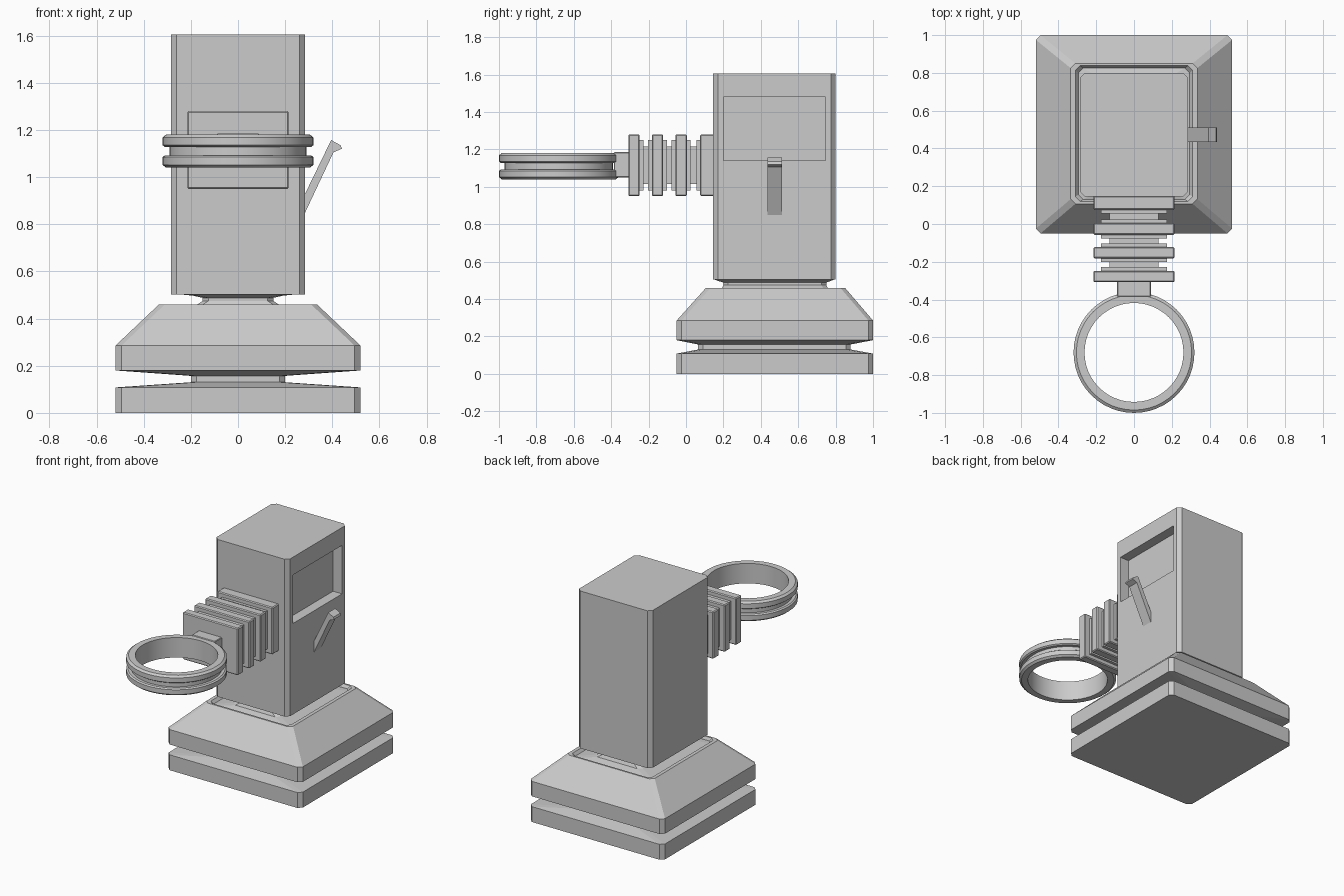
import bpy, bmesh
from math import cos, sin, tau

if "Cube" in bpy.data.objects:
    bpy.data.objects.remove(bpy.data.objects["Cube"])


def finish(name, bm):
    bmesh.ops.recalc_face_normals(bm, faces=bm.faces)
    me = bpy.data.meshes.new(name)
    bm.to_mesh(me)
    bm.free()
    ob = bpy.data.objects.new(name, me)
    bpy.context.collection.objects.link(ob)
    return ob


def tower(name, levels, chamfer=0.025):
    """Stack of corner-cut rectangles; each level is (half x, y min, y max, z)."""
    bm = bmesh.new()
    rings = []
    for hx, y0, y1, z in levels:
        c = chamfer
        pts = [(hx, y0 + c), (hx, y1 - c), (hx - c, y1), (c - hx, y1),
               (-hx, y1 - c), (-hx, y0 + c), (c - hx, y0), (hx - c, y0)]
        rings.append([bm.verts.new((x, y, z)) for x, y in pts])
    for a, b in zip(rings, rings[1:]):
        for i in range(8):
            j = (i + 1) % 8
            bm.faces.new((a[i], a[j], b[j], b[i]))
    bm.faces.new(rings[0])
    bm.faces.new(rings[-1])
    return finish(name, bm)


def box(name, x0, x1, y0, y1, z0, z1, bevel=0.0):
    bm = bmesh.new()
    bmesh.ops.create_cube(bm, size=1)
    for v in bm.verts:
        v.co = ((x0 + x1) / 2 + v.co.x * (x1 - x0),
                (y0 + y1) / 2 + v.co.y * (y1 - y0),
                (z0 + z1) / 2 + v.co.z * (z1 - z0))
    if bevel:
        bmesh.ops.bevel(bm, geom=bm.edges[:], offset=bevel, segments=1, affect='EDGES')
    return finish(name, bm)


# Stepped base with groove, sloped shoulder, recessed rim and neck
tower("base", [
    (0.52, -0.05, 1.0, 0.0), (0.52, -0.05, 1.0, 0.108),
    (0.20, 0.065, 0.88, 0.13), (0.20, 0.065, 0.88, 0.157),
    (0.52, -0.05, 1.0, 0.18), (0.52, -0.05, 1.0, 0.285),
    (0.335, 0.107, 0.85, 0.46), (0.31, 0.12, 0.838, 0.46),
    (0.295, 0.13, 0.825, 0.44), (0.18, 0.19, 0.76, 0.455),
    (0.15, 0.20, 0.75, 0.475), (0.15, 0.20, 0.75, 0.488),
    (0.19, 0.17, 0.775, 0.497), (0.27, 0.15, 0.795, 0.505)])

# Main body with screen recess cut in the right side
body = tower("body", [(0.285, 0.145, 0.80, 0.503), (0.285, 0.145, 0.80, 1.605)])
cutter = box("screen_cutter", 0.215, 0.40, 0.20, 0.745, 1.14, 1.48)
cutter.hide_render = True
cutter.hide_viewport = True
cut = body.modifiers.new("screen_recess", 'BOOLEAN')
cut.object = cutter
cut.operation = 'DIFFERENCE'
cut.solver = 'EXACT'

# Bellows: large plates, thin ribs and a core
zc = 1.115
plates = [(0.075, 0.15), (-0.057, 0.005), (-0.182, -0.122), (-0.308, -0.248)]
for i, (y0, y1) in enumerate(plates):
    box(f"bellows_plate_{i}", -0.215, 0.215, y0, y1, zc - 0.165, zc + 0.165, 0.006)
for i in range(3):
    front, back = plates[i + 1][1], plates[i][0]
    for side, y0, y1 in (("front", front, front + 0.02), ("back", back - 0.02, back)):
        box(f"bellows_rib_{i}_{side}", -0.175, 0.175, y0, y1, zc - 0.135, zc + 0.135)
box("bellows_core", -0.13, 0.13, -0.26, 0.10, zc - 0.10, zc + 0.10)

# Arm joining the bellows to the ring
box("ring_arm", -0.09, 0.09, -0.385, -0.30, 1.05, 1.185, 0.004)

# Grooved ring
profile = [(0.262, 1.04), (0.305, 1.04), (0.32, 1.052), (0.32, 1.085), (0.31, 1.092),
           (0.29, 1.092), (0.29, 1.128), (0.31, 1.128), (0.32, 1.135), (0.32, 1.168),
           (0.305, 1.18), (0.262, 1.18)]
bm = bmesh.new()
n, m = 48, len(profile)
rings = [[bm.verts.new((r * cos(tau * i / n), -0.68 + r * sin(tau * i / n), z))
          for r, z in profile] for i in range(n)]
for i in range(n):
    a, b = rings[i], rings[(i + 1) % n]
    for k in range(m):
        bm.faces.new((a[k], b[k], b[(k + 1) % m], a[(k + 1) % m]))
ring = finish("ring", bm)
bpy.context.view_layer.objects.active = ring
ring.select_set(True)
bpy.ops.object.shade_smooth_by_angle(angle=0.45)

# Side lever, extruded from its front outline
outline = [(0.27, 0.815), (0.285, 0.85), (0.405, 1.105), (0.44, 1.12),
           (0.435, 1.135), (0.395, 1.157), (0.285, 0.93), (0.27, 0.90)]
bm = bmesh.new()
face = bm.faces.new([bm.verts.new((x, 0.435, z)) for x, z in outline])
ext = bmesh.ops.extrude_face_region(bm, geom=[face], use_keep_orig=True)
for v in ext["geom"]:
    if isinstance(v, bmesh.types.BMVert):
        v.co.y = 0.512
finish("lever", bm)
